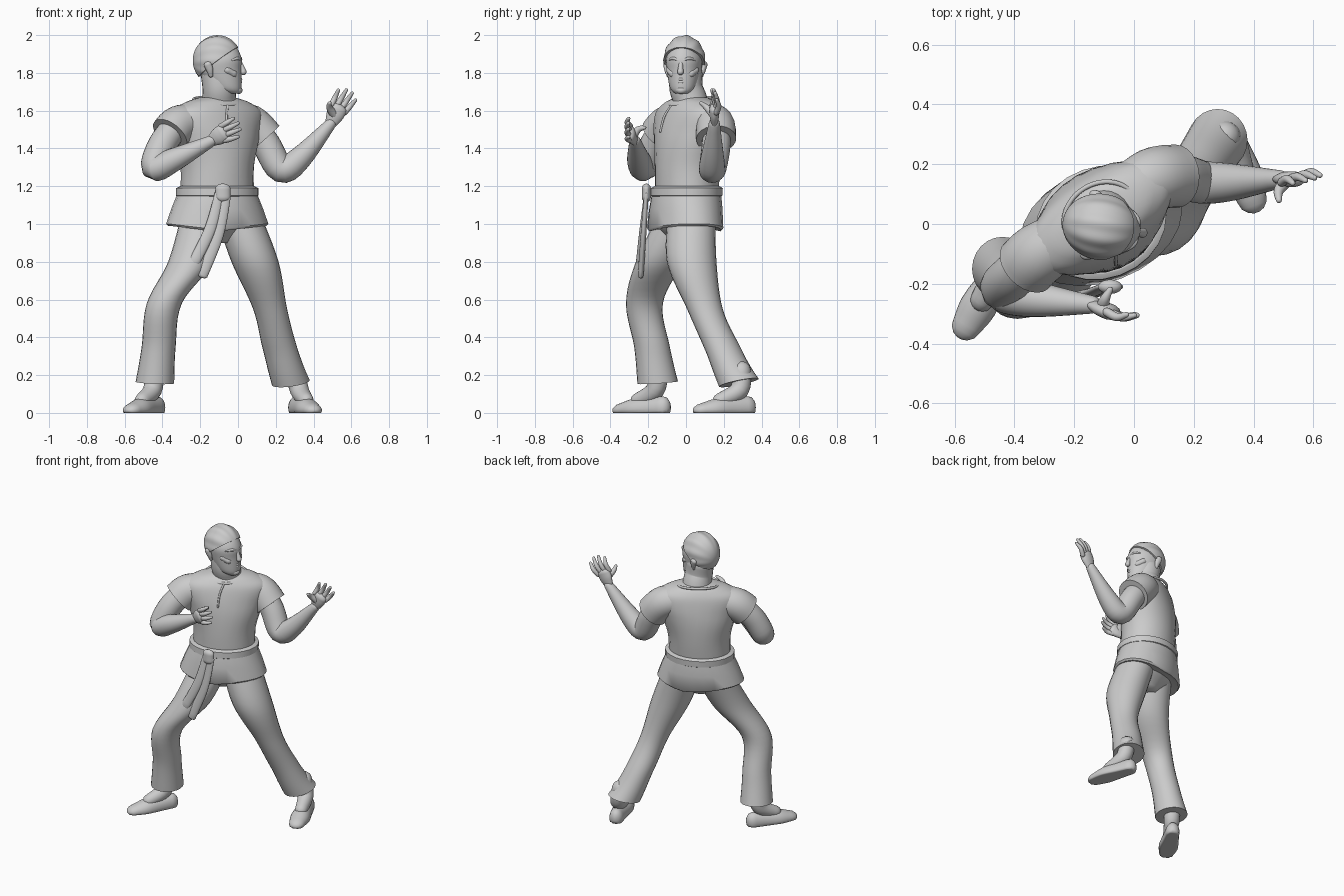
import bpy, bmesh, math
from mathutils import Matrix, Vector

default_cube = bpy.data.objects.get("Cube")
if default_cube:
    bpy.data.objects.remove(default_cube)

GREY = (0.6, 0.6, 0.6, 1)
clay = bpy.data.materials.new("clay grey")
clay.use_nodes = True
clay.diffuse_color = GREY
clay.node_tree.nodes["Principled BSDF"].inputs["Base Color"].default_value = GREY

SIDES = 24
ANGLES = [math.tau * i / SIDES for i in range(SIDES)]
UP = Vector((0, 0, 1))
BACK = Vector((0, 1, 0))
HIPS = Vector((-.11, 0, 0))
HEAD = Matrix.Translation((-.1, -.01, 0)) @ Matrix.Rotation(-.15, 4, "Z")
MIRROR = (("right", -1), ("left", 1))


def finish(name, bm, place=None):
    """Turn the mesh into a smooth shaded object that keeps its sharp edges."""
    if place:
        bm.transform(place)
    bmesh.ops.recalc_face_normals(bm, faces=bm.faces)
    mesh = bpy.data.meshes.new(name)
    bm.to_mesh(mesh)
    bm.free()
    mesh.materials.append(clay)
    part = bpy.data.objects.new(name, mesh)
    bpy.context.collection.objects.link(part)
    bpy.ops.object.select_all(action="DESELECT")
    bpy.context.view_layer.objects.active = part
    part.select_set(True)
    bpy.ops.object.shade_smooth_by_angle(angle=math.radians(50))
    return part


def skin(name, rings, place=None):
    """Bridge equal rings into a closed body."""
    bm = bmesh.new()
    loops = [[bm.verts.new(point) for point in ring] for ring in rings]
    for low, high in zip(loops, loops[1:]):
        for i in range(SIDES):
            bm.faces.new((low[i - 1], low[i], high[i], high[i - 1]))
    bm.faces.new(loops[0])
    bm.faces.new(loops[-1])
    return finish(name, bm, place)


def spline(keys, steps):
    """Pass a smooth curve through a few key rows."""
    rows = []
    last = len(keys) - 1
    for i in range(last):
        near = keys[max(i - 1, 0)], keys[i], keys[i + 1], keys[min(i + 2, last)]
        for step in range(steps):
            t = step / steps
            rows.append([b + t / 2 * (c - a + t * (2 * a - 5 * b + 4 * c - d + t * (3 * (b - c) + d - a)))
                         for a, b, c, d in zip(*near)])
    return rows + [keys[-1]]


def loft(name, keys, steps=6, turn=lambda height: 0, place=None):
    """Level ovals: centre x, centre y, height, half width, half depth."""
    rings = []
    for x, y, z, width, depth in spline(keys, steps):
        spin = Matrix.Rotation(math.radians(turn(z)), 3, "Z")
        rings.append([spin @ Vector((width * math.cos(a), depth * math.sin(a), 0)) + Vector((x, y, z))
                      for a in ANGLES])
    return skin(name, rings, place)


def waist_turn(height):
    """The hips face forward more than the shoulders do."""
    return 20 + 13 * min(max((height - 1.2) / .3, 0), 1)


def wrap(name, keys, steps):
    """Clothing around the trunk: height, half width, half depth."""
    return loft(name, [(HIPS.x, HIPS.y + (z - 1.1) / 20, z, width, depth) for z, width, depth in keys],
                steps, waist_turn)


def tube(name, path, radii, up=BACK, flat=1, place=None, rounded=True):
    """A limb along a path; flat scales its thickness against its width."""
    rows = spline([(*point, radius) for point, radius in zip(path, radii)], 5)
    points = [Vector(row[:3]) for row in rows]
    rings = []
    for i, point in enumerate(points):
        along = (points[min(i + 1, len(points) - 1)] - points[max(i - 1, 0)]).normalized()
        side = along.cross(up).normalized()
        rise = side.cross(along) * flat
        ring = [(side * math.cos(a) + rise * math.sin(a)) * rows[i][-1] for a in ANGLES]
        domes = [(0, 1)]
        if rounded and point in (points[0], points[-1]):
            domes = [(math.sin(a), math.cos(a)) for a in (0, .5, 1, 1.4)]
        sign = 1 if i else -1
        bulge = along * sign * rows[i][-1] * min(flat, 1)
        rings += [[point + bulge * out + offset * size for offset in ring] for out, size in domes[::sign]]
    return skin(name, rings, place)


# Tunic, skirt and belt
wrap("tunic", [(1.12, .2, .16), (1.3, .2, .17), (1.45, .24, .165), (1.58, .275, .138),
               (1.64, .2, .11), (1.67, .1, .08)], 6)
skirt = wrap("tunic_skirt", [(1.2, .2, .17), (1.16, .215, .18), (1.08, .25, .186), (1, .28, .19),
                             (.99, .27, .18), (1, .2, .15)], 1)
for vert in skirt.data.vertices:      # the hem hangs lower at front and back
    if vert.co.z < 1.05:
        vert.co.z -= .03 * max(1 - abs(vert.co.x - HIPS.x) * 4, 0)
wrap("belt", [(1.14, .2, .17), (1.15, .222, .187), (1.19, .222, .187), (1.2, .2, .17)], 1)
wrap("seat", [(1.1, .19, .16), (1, .2, .15), (.9, .06, .06)], 5)
knot = Vector((-.08, -.21, 1.16))
tube("belt_knot", [knot + UP * .03, knot - UP * .02], [.04, .04], flat=.6)
for name, start, tip in (("long", .02, (-.19, -.24, .73)), ("short", -.02, (-.23, -.25, .8))):
    top = knot + Vector((start, 0, 0))
    middle = top.lerp(Vector(tip), .5) + Vector((.02, 0, 0))
    tube("belt_tail_" + name, [top, middle, tip], [.024, .03, .03], flat=.5)

# Collar band that dips at the front, and the slit below it
neck_base = Matrix.Translation((HIPS.x, .025, 1.65)) @ Matrix.Rotation(math.radians(33), 4, "Z")
tube("collar", [neck_base @ Vector((.13 * math.cos(a), .11 * math.sin(a), .02 * math.sin(a)))
                for a in ANGLES + ANGLES[:1]], [.008] * (SIDES + 1), up=UP, rounded=False)
tube("collar_slit", [(-.055, -.075, 1.63), (-.06, -.115, 1.57), (-.06, -.136, 1.49)], [.006, .006, .006])

# Trousers with slanted hems
legs = {
    "right": [(-.18, -.02, 1.05, .12), (-.25, -.14, .8, .12), (-.39, -.22, .58, .093),
              (-.42, -.18, .35, .09), (-.44, -.15, .16, .102)],
    "left": [(0, .03, 1.05, .12), (.09, .03, .8, .125), (.17, .1, .55, .09),
             (.22, .19, .35, .092), (.28, .28, .16, .1)],
}
for side, keys in legs.items():
    trouser = loft("trouser_" + side, [(*key, key[-1] * 1.05) for key in keys])
    shin, hem = Vector(keys[-2][:3]), Vector(keys[-1][:3])
    slant = (hem - shin) / (shin.z - hem.z)
    for vert in trouser.data.vertices:
        if vert.co.z < .3:
            vert.co.z += (vert.co - hem).xy.dot(slant.xy) * (.3 - vert.co.z) * 3

# Bare feet with soles flat on the ground
for side, heel, toe in (("right", (-.43, -.125, .02), (-.56, -.34, .02)),
                        ("left", (.31, .325, .02), (.395, .085, .02))):
    heel, toe = Vector(heel), Vector(toe)
    sole = [heel.lerp(toe, share) for share in (0, .3, .7, 1)]
    foot = tube("foot_" + side, sole, [.045, .052, .062, .05], up=UP)
    for vert in foot.data.vertices:
        share = (vert.co - heel).dot(toe - heel) / (toe - heel).length_squared
        vert.co.z = max(vert.co.z * (1.35 - .6 * share), 0)
    ankle = Vector(legs[side][-1][:3]).lerp(heel.lerp(toe, .1) + UP * .16, .6)
    tube("ankle_" + side, [ankle + UP * .05, heel.lerp(toe, .18) + UP * .1, heel.lerp(toe, .6) + UP * .045],
         [.052, .05, .04])

# Sleeves and bent arms, each one from shoulder to wrist
arms = {
    "right": [(-.32, -.1, 1.53), (-.4, -.17, 1.42), (-.44, -.22, 1.3), (-.34, -.25, 1.34), (-.14, -.27, 1.44)],
    "left": [(.07, .16, 1.53), (.15, .16, 1.42), (.23, .14, 1.29), (.33, .14, 1.35), (.49, .15, 1.53)],
}
sleeves = {
    "right": [(-.2, -.03, 1.55), (-.31, -.095, 1.525), (-.36, -.14, 1.475)],
    "left": [(-.04, .09, 1.55), (.06, .15, 1.53), (.14, .16, 1.45)],
}
for side, path in arms.items():
    tube("arm_" + side, path, [.07, .076, .072, .062, .03])
    tube("sleeve_" + side, sleeves[side], [.09, .104, .106], rounded=False)


# Open hands: palm, thumb and four fanned fingers
def hand(side, knuckles, spread, reach, thumb_tip):
    wrist = Vector(arms[side][-1])
    knuckles, spread, reach = Vector(knuckles), Vector(spread), Vector(reach)
    palm = wrist.lerp(knuckles, .55)
    tube("palm_" + side, [wrist, palm, knuckles], [.03, .046, .048], flat=.55)
    for i in range(4):
        fan = i / 3 - .5
        base = knuckles + spread * fan
        tip = base + reach * (1.1 - fan * fan) + spread * fan * .3
        bend = base.lerp(tip, .5) + BACK * .012 * (1 if side == "left" else -1)
        tube(f"finger_{side}_{i + 1}", [base, bend, tip], [.015, .014, .009])
    tip = Vector(thumb_tip)
    tube("thumb_" + side, [palm, palm.lerp(tip, .5) - spread * .2, tip], [.024, .017, .01], up=Vector((1, 1, -1)))


hand("left", (.53, .15, 1.61), (.07, .02, -.04), (.055, 0, .085), (.485, .08, 1.64))
hand("right", (-.08, -.295, 1.48), (.02, 0, -.075), (.08, -.01, .035), (-.08, -.22, 1.51))

# Neck and head, turned towards the left shoulder: height, brow side, nape side, half width
tube("neck", [(-.1, .02, 1.6), (-.1, .02, 1.66), (-.1, 0, 1.72), (-.11, 0, 1.8)], [.11, .092, .088, .088])
skull = [(1.69, .11, .03, .035), (1.72, .12, -.04, .068), (1.81, .12, -.11, .09),
         (1.88, .12, -.12, .095), (1.95, .08, -.09, .06), (1.97, .02, -.05, .03)]
loft("head", [((front + back) / 2, 0, z, (front - back) / 2, width) for z, front, back, width in skull], place=HEAD)

# Face
tube("nose", [(.105, 0, 1.87), (.122, 0, 1.83), (.13, 0, 1.805)], [.01, .013, .017], place=HEAD)
tube("chin", [(.09, -.025, 1.712), (.105, 0, 1.708), (.09, .025, 1.712)], [.016, .02, .016], up=UP, place=HEAD)
for name, height in (("upper_lip", 1.766), ("lower_lip", 1.752)):
    tube(name, [(.1, -.03, height), (.116, 0, height), (.1, .03, height)], [.005, .008, .005], up=UP, place=HEAD)
for side, s in MIRROR:
    features = {
        "brow": ([(.11, .01, 1.866), (.103, .04, 1.876), (.078, .066, 1.868)], [.011, .013, .009], UP),
        "eye": ([(.104, .025, 1.845), (.098, .04, 1.847), (.085, .055, 1.845)], [.006, .009, .006], UP),
        "cheek": ([(.076, .035, 1.795), (.045, .055, 1.815)], [.036, .036], UP),
        "ear": ([(-.03, .09, 1.785), (-.035, .098, 1.815), (-.045, .103, 1.845)], [.012, .018, .022], BACK),
    }
    for name, (path, radii, up) in features.items():
        tube(f"{name}_{side}", [(x, y * s, z) for x, y, z in path], radii, up=up, flat=.7, place=HEAD)

# Swept-back hair with combed ridges, trimmed along a sloping hairline
bm = bmesh.new()
bmesh.ops.create_uvsphere(bm, u_segments=96, v_segments=48, radius=1, matrix=Matrix.Rotation(math.pi / 2, 4, "Y"))
for vert in bm.verts:
    x, y, z = vert.co
    ridge = 1 + .02 * math.sin(12 * math.atan2(y, z + .15)) * (1 - abs(x) ** 3)
    vert.co = Vector((.13 * x - .01, .11 * y * ridge, 1.866 + .132 * z * ridge))
bmesh.ops.bisect_plane(bm, geom=bm.verts[:] + bm.edges[:] + bm.faces[:], plane_co=UP * 1.86,
                       plane_no=(-.75, 0, 1), clear_inner=True)
bmesh.ops.holes_fill(bm, edges=[edge for edge in bm.edges if edge.is_boundary], sides=0)
finish("hair", bm, HEAD)
